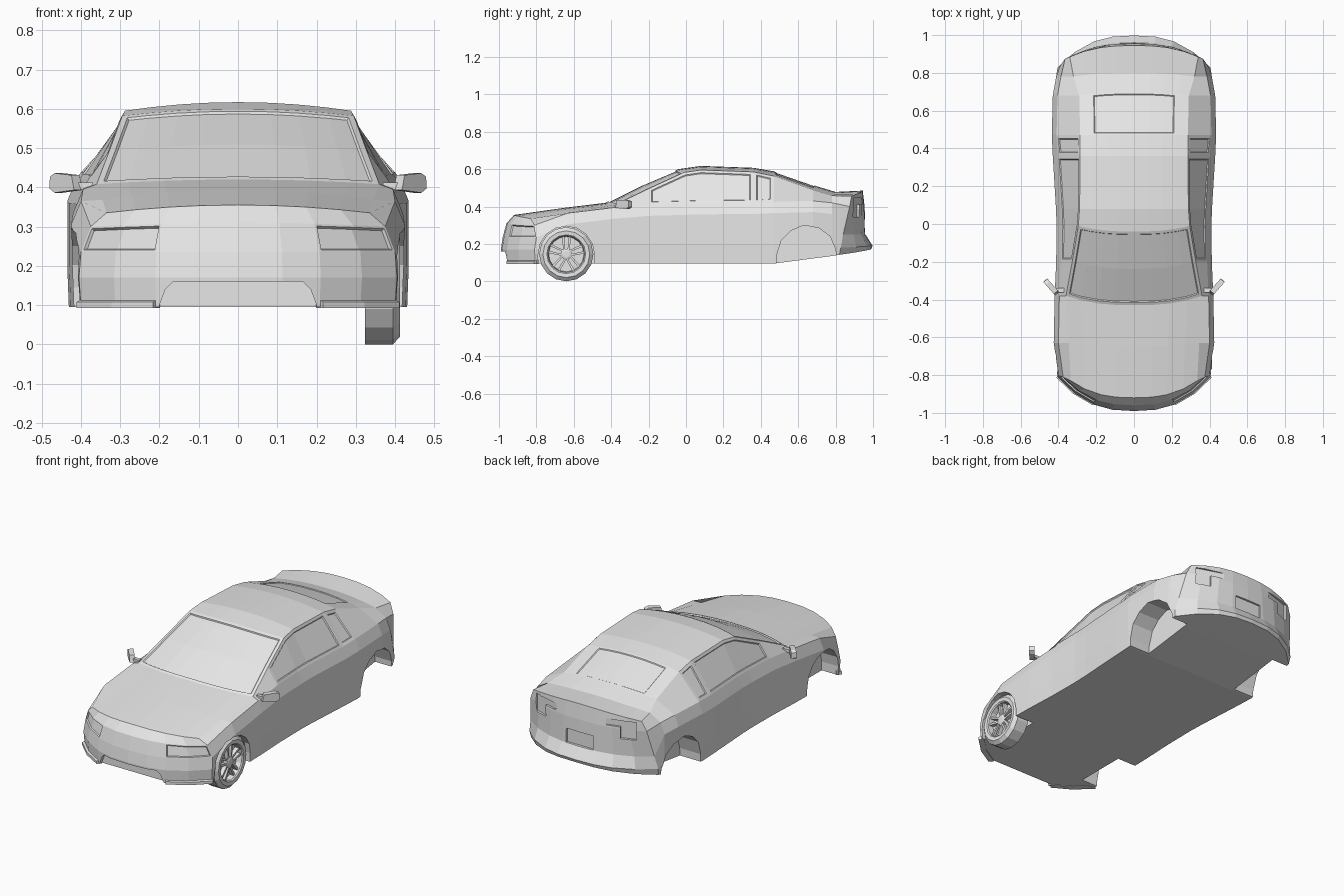
import bpy, bmesh, math
from mathutils import Matrix, Vector

if "Cube" in bpy.data.objects:
    bpy.data.objects.remove(bpy.data.objects["Cube"], do_unlink=True)

grey = bpy.data.materials.new("light grey")
grey.use_nodes = True
grey.diffuse_color = (0.8, 0.8, 0.8, 1)
grey.node_tree.nodes["Principled BSDF"].inputs["Base Color"].default_value = (0.8, 0.8, 0.8, 1)


def finish(bm, name):
    bmesh.ops.recalc_face_normals(bm, faces=bm.faces[:])
    mesh = bpy.data.meshes.new(name)
    bm.to_mesh(mesh)
    bm.free()
    mesh.materials.append(grey)
    obj = bpy.data.objects.new(name, mesh)
    bpy.context.collection.objects.link(obj)
    return obj


def prism(bm, outline, axis, start, end):
    """Extrude a 2D outline (in the plane across the axis) from start to end."""
    def point(p, d):
        return (d, p[0], p[1]) if axis == "x" else (p[0], d, p[1])
    a = [bm.verts.new(point(p, start)) for p in outline]
    b = [bm.verts.new(point(p, end)) for p in outline]
    faces = [bm.faces.new(a), bm.faces.new(b[::-1])]
    for i in range(len(a)):
        k = (i + 1) % len(a)
        faces.append(bm.faces.new((a[i], b[i], b[k], a[k])))
    return a + b


def rect(x0, x1, z0, z1):
    return [(x0, z0), (x1, z0), (x1, z1), (x0, z1)]


def carve(target, bm):
    """Subtract a closed mesh from the target, then drop the cutter."""
    cutter = finish(bm, "cutter")
    cutter.hide_render = True
    mod = target.modifiers.new("cut", "BOOLEAN")
    mod.operation = "DIFFERENCE"
    mod.solver = "EXACT"
    mod.object = cutter
    bpy.context.view_layer.objects.active = target
    bpy.ops.object.modifier_apply(modifier=mod.name)
    bpy.data.objects.remove(cutter, do_unlink=True)


# Centre line from nose bottom over the roof to tail bottom:
# y, z, half width, drop at the edge, sweep of the edge in y
NOSE = [(-.985, .095, .40, 0, .18), (-.99, .17, .405, 0, .18),
        (-.98, .235, .40, 0, .18), (-.96, .31, .375, .01, .15)]
TOP = [(-.92, .355, .335, .02, .09), (-.65, .393, .345, .025, .02),
       (-.43, .42, .36, .012, .05), (-.24, .515, .327, .02, .04),
       (-.04, .60, .295, .018, .03), (.08, .617, .288, .022, 0),
       (.36, .607, .285, .022, 0), (.47, .588, .285, .025, 0),
       (.70, .508, .29, .02, -.02), (.80, .478, .32, .02, -.02),
       (.945, .485, .34, .03, -.06)]
TAIL = [(.955, .40, .365, 0, -.08), (.96, .25, .39, 0, -.12),
        (.998, .19, .405, .01, -.17), (.99, .172, .40, .03, -.17)]
# Side half width and shoulder height for the inner top stations
SIDE = [(.425, .365), (.42, .395), (.412, .41), (.41, .415), (.413, .418),
        (.43, .42), (.435, .425), (.43, .43), (.412, .42)]
US = [-1, -.78, -.52, -.28, 0, .28, .52, .78, 1]

# Body shell
bm = bmesh.new()
rows = []
for y, z, w, drop, sweep in NOSE + TOP + TAIL:
    rows.append([bm.verts.new((w * u, y + sweep * abs(u) ** 2.6, z - drop * u * u)) for u in US])
skin = {}
for i in range(len(rows) - 1):
    for j in range(len(US) - 1):
        skin[i, j] = bm.faces.new((rows[i][j], rows[i][j + 1], rows[i + 1][j + 1], rows[i + 1][j]))
first, last = len(NOSE), len(NOSE) + len(TOP) - 1
flank, sills = {}, {}
for s, col in ((-1, 0), (1, -1)):
    columns = [[rows[i][col] for i in range(first, -1, -1)]]
    for k, (w, zs) in enumerate(SIDE):
        edge = rows[first + 1 + k][col]
        y = edge.co.y
        floor = .095 + max(0, y - .47) * .13
        points = [(w - .025, zs), (w, zs - .06), (w, .2), (w - .004, floor)]
        columns.append([edge] + [bm.verts.new((s * x, y, z)) for x, z in points])
    columns.append([rows[i][col] for i in range(last, len(rows))])
    for k in range(len(columns) - 1):
        for r in range(4):
            a, b = columns[k], columns[k + 1]
            flank[s, k, r] = bm.faces.new((a[r], a[r + 1], b[r + 1], b[r]))
    sills[s] = [c[4] for c in columns]
for k in range(len(sills[1]) - 1):
    bm.faces.new((sills[-1][k], sills[1][k], sills[1][k + 1], sills[-1][k + 1]))
bm.faces.new(rows[0])
bm.faces.new(rows[-1])
bmesh.ops.recalc_face_normals(bm, faces=bm.faces[:])


# Recessed panes: windscreen, rear window, side windows, headlamps
def pane(faces, rim, depth):
    bmesh.ops.inset_region(bm, faces=faces, thickness=rim, depth=0, use_even_offset=True)
    bmesh.ops.inset_region(bm, faces=faces, thickness=.004, depth=-depth, use_even_offset=True)


ws = first + 2
pane([skin[i, j] for i in (ws, ws + 1) for j in range(8)], .016, .006)
pane([skin[first + 7, j] for j in range(1, 7)], .012, .004)
for s in (-1, 1):
    pane([flank[s, k, 0] for k in range(3, 6)], .016, .005)
    pane([flank[s, 6, 0]], .018, .005)
pane([skin[2, 0], skin[2, 1]], .006, .007)
pane([skin[2, 6], skin[2, 7]], .006, .007)
body = finish(bm, "body")

# Wheel arches, both sides
FRONT_ARCH = [(-.64 + .15 * math.cos(a), .145 + .15 * math.sin(a))
              for a in [math.pi * i / 8 for i in range(9)]]
FRONT_ARCH = [(-.49, .02)] + FRONT_ARCH + [(-.79, .02)]
REAR_ARCH = [(.48, .02), (.485, .14), (.51, .22), (.56, .27), (.63, .30),
             (.71, .285), (.77, .24), (.80, .17), (.81, .02)]
for s in (-1, 1):
    for arch in (FRONT_ARCH, REAR_ARCH):
        bm = bmesh.new()
        prism(bm, arch, "x", s * .30, s * .6)
        carve(body, bm)

# Front air intake
bm = bmesh.new()
prism(bm, [(-.2, .05), (.2, .05), (.2, .1), (.185, .14), (.165, .16),
           (-.165, .16), (-.185, .14), (-.2, .1)], "y", -1.1, -.935)
carve(body, bm)

# Number plate recess
bm = bmesh.new()
prism(bm, rect(-.085, .085, .25, .33), "y", .945, 1.1)
carve(body, bm)

# L-shaped tail lamp recesses
for s in (-1, 1):
    bm = bmesh.new()
    outline = [(-.08, .41), (.0, .41), (.0, .345), (.085, .345), (.085, .445), (-.08, .445)]
    verts = prism(bm, [(s * x, z) for x, z in outline], "y", -.012, .15)
    bmesh.ops.transform(bm, verts=verts, matrix=Matrix.Translation((s * .235, .925, 0))
                        @ Matrix.Rotation(-s * .32, 4, "Z"))
    carve(body, bm)

# Front bumper lip
bm = bmesh.new()
lip = []
for u in US:
    x, y = .405 * u, -.985 + .18 * abs(u) ** 2.6
    if abs(u) > .5:
        out = Vector((.006 * (1 if u > 0 else -1), -.008, 0))
        lip.append([bm.verts.new(Vector((x, y, z)) + out * f)
                    for z, f in ((.092, -2), (.092, 1), (.108, 1), (.118, -2))])
    else:
        lip.append(None)
for a, b in zip(lip, lip[1:]):
    if a and b:
        for r in range(4):
            bm.faces.new((a[r], a[(r + 1) % 4], b[(r + 1) % 4], b[r]))
bmesh.ops.holes_fill(bm, edges=bm.edges[:], sides=4)
finish(bm, "front_lip")


# Left front wheel: tyre and rim turned around the axle
def turned(name, profile, count):
    bm = bmesh.new()
    rings = [[bm.verts.new((x, -.64 + r * math.cos(2 * math.pi * i / count),
                            .145 + r * math.sin(2 * math.pi * i / count)))
              for i in range(count)] for x, r in profile]
    for a, b in zip(rings, rings[1:]):
        for i in range(count):
            k = (i + 1) % count
            bm.faces.new((a[i], a[k], b[k], b[i]))
    bm.faces.new(rings[0])
    bm.faces.new(rings[-1])
    return finish(bm, name)


turned("left_front_tyre", [(.323, .145), (.395, .145), (.413, .125),
                           (.411, .104), (.405, .098), (.375, .094)], 16)
turned("left_front_hub", [(.37, .03), (.398, .03), (.402, .018)], 10)
bm = bmesh.new()
for n in range(5):
    for side in (-1, 1):
        verts = prism(bm, [(.02, side * .006), (.1, side * .013),
                           (.1, side * .026), (.02, side * .016)], "x", .375, .398)
        bmesh.ops.transform(bm, verts=verts, matrix=Matrix.Translation((0, -.64, .145))
                            @ Matrix.Rotation(2 * math.pi * n / 5 + .3, 4, "X"))
finish(bm, "left_front_spokes")

# Door mirrors with stalks
for s, label in ((1, "left"), (-1, "right")):
    bm = bmesh.new()
    verts = prism(bm, [(-.045, -.018), (.03, -.025), (.05, -.014), (.048, .016),
                       (.03, .025), (-.035, .02)], "y", -.014, .014)
    bmesh.ops.transform(bm, verts=verts, matrix=Matrix.Translation((.437, -.335, .411))
                        @ Matrix.Rotation(.85, 4, "Z"))
    verts = prism(bm, rect(.37, .425, .395, .412), "y", -.362, -.34)
    bmesh.ops.scale(bm, vec=(s, 1, 1), verts=bm.verts[:])
    finish(bm, label + "_mirror")
